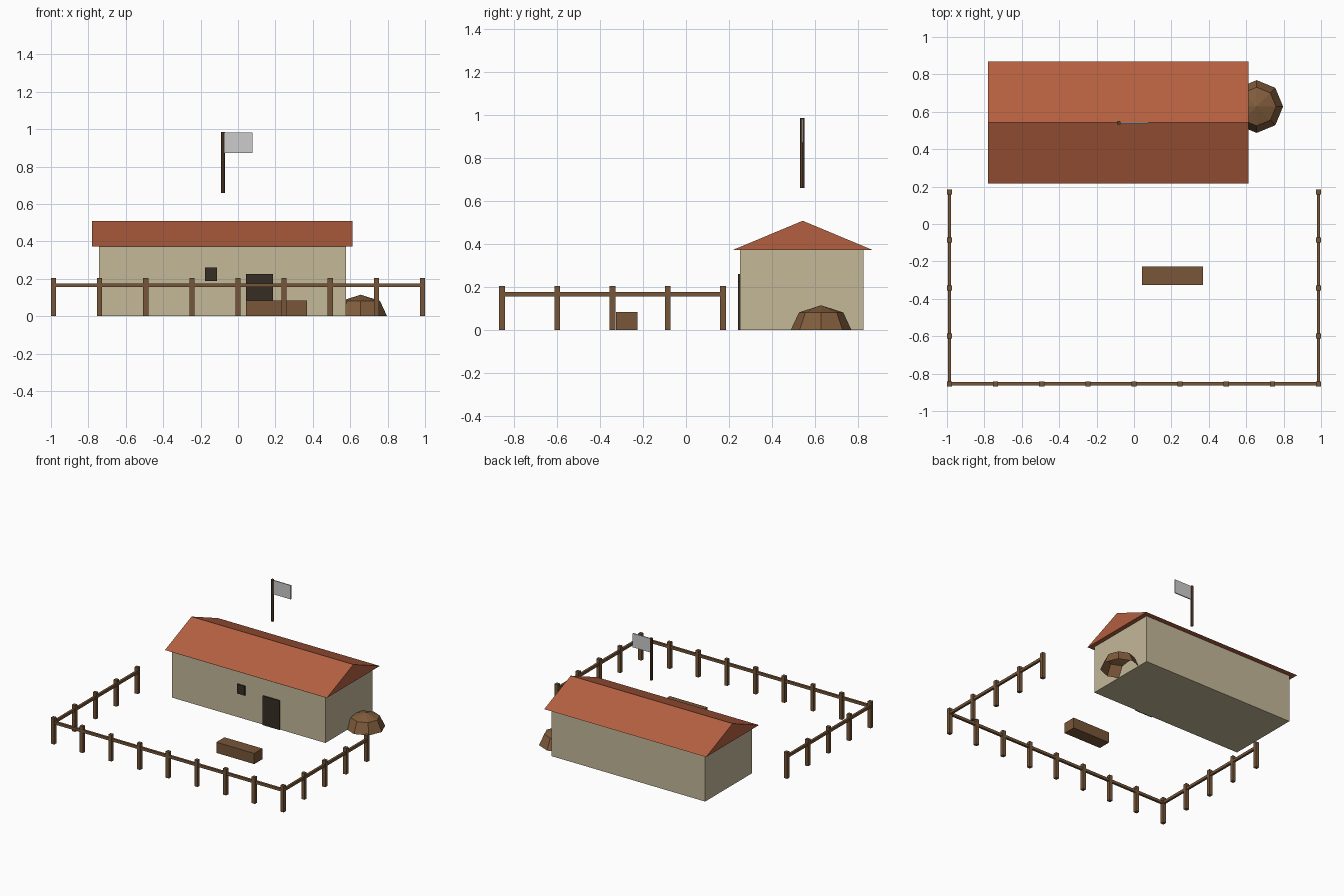
import bpy, bmesh, math

if "Cube" in bpy.data.objects:
    bpy.data.objects.remove(bpy.data.objects["Cube"])

def mat(name, r, g, b):
    lin = lambda c: ((c / 255 + 0.055) / 1.055) ** 2.4
    m = bpy.data.materials.new(name)
    m.diffuse_color = (lin(r), lin(g), lin(b), 1)
    m.use_nodes = True
    m.node_tree.nodes["Principled BSDF"].inputs["Base Color"].default_value = m.diffuse_color
    return m

WALL = mat("plaster", 196, 184, 152)
ROOF = mat("roof_tile", 180, 96, 64)
DARK = mat("dark_opening", 54, 45, 35)
WOOD = mat("fence_wood", 118, 86, 56)
TROUGH = mat("trough_wood", 120, 86, 56)
HAY = mat("brown_mound", 128, 92, 60)
POLE = mat("pole_wood", 88, 64, 44)
FLAG = mat("flag_cloth", 204, 204, 204)

def finish(name, bm, material):
    bmesh.ops.recalc_face_normals(bm, faces=bm.faces)
    me = bpy.data.meshes.new(name)
    bm.to_mesh(me)
    bm.free()
    me.materials.append(material)
    ob = bpy.data.objects.new(name, me)
    bpy.context.collection.objects.link(ob)
    return ob

def box(name, x0, x1, y0, y1, z0, z1, material):
    bm = bmesh.new()
    bmesh.ops.create_cube(bm, size=1)
    for v in bm.verts:
        v.co = ((x0, x1)[v.co.x > 0], (y0, y1)[v.co.y > 0], (z0, z1)[v.co.z > 0])
    return finish(name, bm, material)

# House body with door and window plates
box("house_walls", -0.743, 0.577, 0.25, 0.826, 0, 0.375, WALL)
box("door", 0.043, 0.187, 0.241, 0.25, 0, 0.227, DARK)
box("window", -0.176, -0.112, 0.241, 0.25, 0.187, 0.26, DARK)

# Gable roof: triangle profile extruded along x
bm = bmesh.new()
profile = [(0.217, 0.372), (0.868, 0.372), (0.5425, 0.508)]
face = bm.faces.new([bm.verts.new((-0.78, y, z)) for y, z in profile])
ext = bmesh.ops.extrude_face_region(bm, geom=[face], use_keep_orig=True)
for v in ext["geom"]:
    if isinstance(v, bmesh.types.BMVert):
        v.co.x = 0.612
finish("roof", bm, ROOF)

# Flag on its pole
bm = bmesh.new()
bmesh.ops.create_cone(bm, cap_ends=True, segments=8, radius1=0.011, radius2=0.011, depth=0.325)
pole = finish("flag_pole", bm, POLE)
pole.location = (-0.081, 0.541, 0.8225)
box("flag", -0.073, 0.077, 0.537, 0.545, 0.873, 0.981, FLAG)

# Low-poly mound against the house: half a coarse dome, open below
bm = bmesh.new()
rings = []
for r, z in [(0.141, 0), (0.103, 0.082)]:
    rings.append([bm.verts.new((0.656 + r * math.cos(i * math.pi / 4),
                                0.628 + r * math.sin(i * math.pi / 4), z)) for i in range(8)])
tip = bm.verts.new((0.656, 0.628, 0.115))
low, high = rings
for i in range(8):
    j = (i + 1) % 8
    bm.faces.new((low[i], low[j], high[j], high[i]))
    bm.faces.new((high[i], high[j], tip))
finish("mound", bm, HAY)

# Trough in the yard
box("trough", 0.042, 0.368, -0.326, -0.226, 0, 0.083, TROUGH)

# Fence: front row and two side rows
FX, FY, BACK, H = 0.9865, -0.855, 0.172, 0.0135
def post(name, x, y):
    box(name, x - H, x + H, y - H, y + H, 0, 0.205, WOOD)

for i in range(9):
    post(f"front_post_{i}", -FX + i * FX / 4, FY)
box("front_rail", -FX, FX, FY - 0.009, FY + 0.009, 0.155, 0.176, WOOD)
for side, s in (("left", -1), ("right", 1)):
    for i in range(1, 5):
        post(f"{side}_post_{i}", s * FX, FY + i * (BACK - FY) / 4)
    box(f"{side}_rail", s * FX - 0.009, s * FX + 0.009, FY, BACK, 0.155, 0.176, WOOD)
